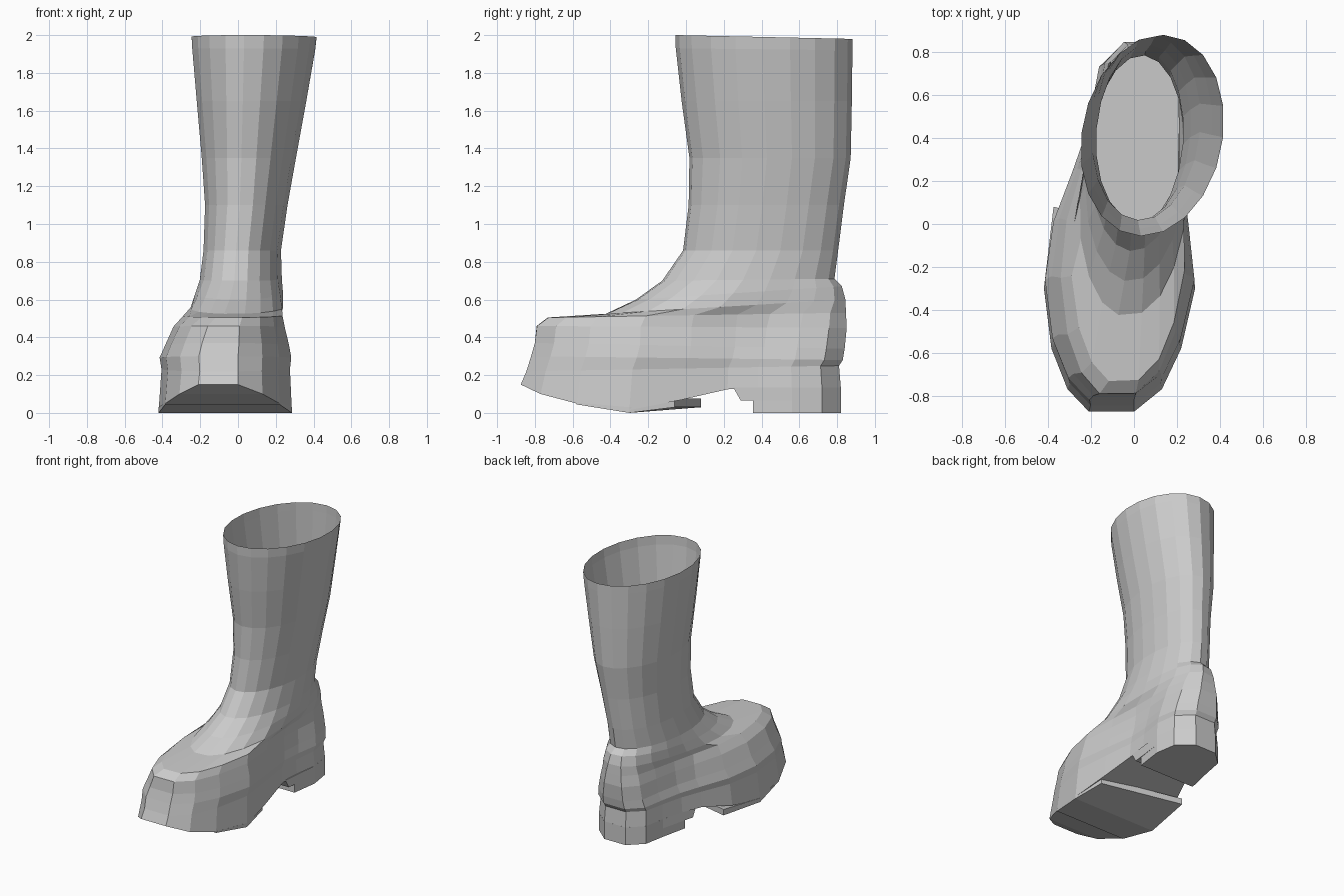
import bpy, bmesh
from math import sin, cos, pi

if "Cube" in bpy.data.objects:
    bpy.data.objects.remove(bpy.data.objects["Cube"])

# Footprint stations, toe to heel: y, left x, right x
FOOT = [(-.875, -.21, .0), (-.77, -.31, .13), (-.58, -.385, .22), (-.3, -.42, .285),
        (-.02, -.38, .255), (.22, -.29, .225), (.38, -.235, .235), (.56, -.195, .26),
        (.72, -.165, .235), (.82, -.06, .12)]
N = len(FOOT)


def finish(name, bm):
    bmesh.ops.recalc_face_normals(bm, faces=bm.faces)
    mesh = bpy.data.meshes.new(name)
    bm.to_mesh(mesh)
    bm.free()
    bpy.context.collection.objects.link(bpy.data.objects.new(name, mesh))


def bridge(bm, a, b):
    for i in range(len(a)):
        j = (i + 1) % len(a)
        bm.faces.new((a[i], a[j], b[j], b[i]))


def ring(z0, z1, y0, y1, xl, xr, k):
    """Closed ring blending the footprint (k=0) into a shaft ellipse (k=1)."""
    left, right = [], []
    cx, rx, cy, ry = (xl + xr) / 2, (xr - xl) / 2, (y0 + y1) / 2, (y1 - y0) / 2
    for i, (fy, fl, fr) in enumerate(FOOT):
        a = pi * (i + .5) / N
        ny = y0 + (fy + .875) / 1.695 * (y1 - y0)
        for side, fx, s in ((left, fl, -1), (right, fr, 1)):
            nx = xl + (fx + .42) / .705 * (xr - xl)
            ex = cx + s * rx * sin(a)
            ey = cy - ry * cos(a) * 1.01 + .2 * (ex - cx)
            x, y = nx + (ex - nx) * k, ny + (ey - ny) * k
            side.append((x, y, z0 + (z1 - z0) * (y - y0) / (y1 - y0)))
    return left + right[::-1]


def slab(name, bottom, top):
    """Solid between two rings whose left and right halves mirror in order."""
    bm = bmesh.new()
    loops = [[bm.verts.new(p) for p in r] for r in (bottom, top)]
    bridge(bm, *loops)
    for r in loops:
        for i in range(len(r) // 2 - 1):
            bm.faces.new((r[i], r[i + 1], r[-2 - i], r[-1 - i]))
    finish(name, bm)


def strip(stations, zs):
    left = [(l, y, z) for (y, l, r), z in zip(stations, zs)]
    right = [(r, y, z) for (y, l, r), z in zip(stations, zs)]
    return left + right[::-1]


# Upper: front z, back z, front y, back y, left x, right x, roundness
RINGS = [(.22, .25, -.845, .81, -.405, .275, 0),
         (.30, .28, -.82, .83, -.415, .282, 0),
         (.37, .34, -.80, .84, -.385, .27, 0),
         (.46, .45, -.79, .85, -.345, .25, .1),
         (.505, .53, -.73, .845, -.30, .245, .3),
         (.525, .60, -.42, .84, -.265, .25, .6),
         (.60, .67, -.26, .82, -.235, .245, .8),
         (.70, .71, -.12, .78, -.205, .235, 1),
         (.86, .86, -.01, .80, -.185, .23, 1),
         (1.10, 1.10, .02, .83, -.177, .265, 1),
         (1.35, 1.35, .025, .865, -.195, .31, 1),
         (1.65, 1.65, -.015, .87, -.222, .365, 1),
         (1.93, 1.92, -.045, .872, -.246, .413, 1),
         (2.0, 1.98, -.047, .872, -.25, .42, 1)]
bm = bmesh.new()
loops = [[bm.verts.new(p) for p in ring(*r)] for r in RINGS]
for a, b in zip(loops, loops[1:]):
    bridge(bm, a, b)
finish("boot_upper", bm)

# Sole with rocker toe and raised arch
slab("sole", strip(FOOT, [.15, .10, .05, .015, .07, .125, .13, .13, .13, .13]),
     ring(*RINGS[0]))

# Forefoot tread plate with a slanted rear edge
tread = FOOT[2:4] + [(0, -.375, .25)]
low, high = strip(tread, [.045, 0, .03]), strip(tread, [.055, .03, .075])
for r in (low, high):
    for i, dy in ((2, .08), (3, -.06)):
        x, y, z = r[i]
        r[i] = (x, y + dy, z)
slab("forefoot_tread", low, high)

# Stepped heel block
for name, y, l, r, z0, z1 in (("heel_lift", .355, -.24, .232, 0, .065),
                              ("heel_base", .29, -.262, .228, .065, .135)):
    st = [(y, l, r)] + FOOT[7:]
    top = [(y - (.04 if name == "heel_base" else 0), l, r)] + FOOT[7:]
    slab(name, strip(st, [z0] * 4), strip(top, [z1] * 4))
